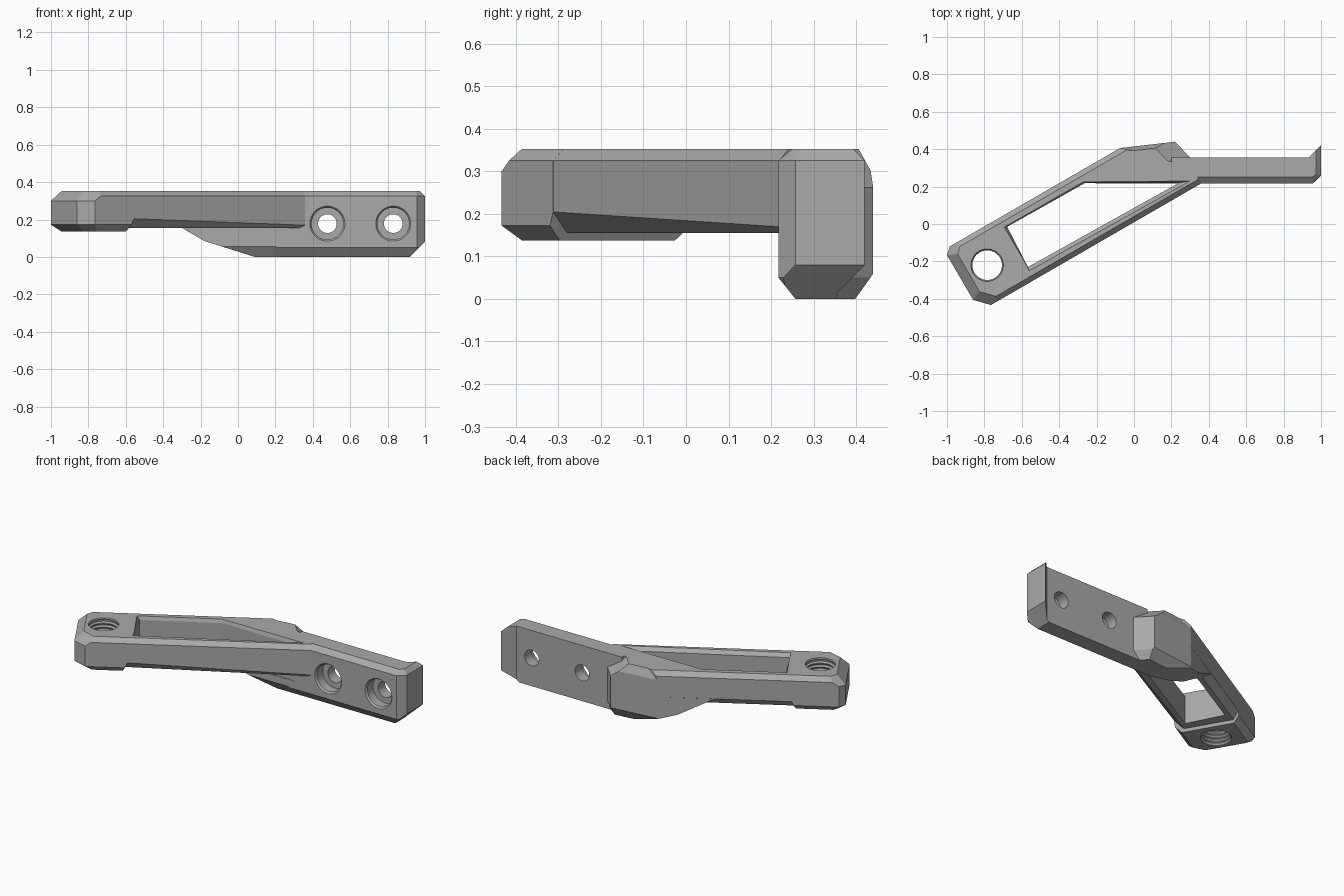
import bpy, bmesh, math
from mathutils import Vector

cube = bpy.data.objects.get("Cube")
if cube:
    bpy.data.objects.remove(cube, do_unlink=True)

grey = bpy.data.materials.new("matte_grey")
grey.use_nodes = True
grey.diffuse_color = (0.4, 0.4, 0.4, 1)
grey.node_tree.nodes["Principled BSDF"].inputs["Base Color"].default_value = (0.4, 0.4, 0.4, 1)


def loft(rings):
    """Closed solid through rings with equal point counts."""
    bm = bmesh.new()
    loops = [[bm.verts.new(p) for p in ring] for ring in rings]
    n = len(loops[0])
    for a, b in zip(loops, loops[1:]):
        for i in range(n):
            j = (i + 1) % n
            bm.faces.new((a[i], a[j], b[j], b[i]))
    bm.faces.new(loops[0][::-1])
    bm.faces.new(loops[-1])
    bmesh.ops.recalc_face_normals(bm, faces=bm.faces)
    return bm


def finish(name, bm):
    bmesh.ops.recalc_face_normals(bm, faces=bm.faces)
    mesh = bpy.data.meshes.new(name)
    bm.to_mesh(mesh)
    bm.free()
    mesh.materials.append(grey)
    obj = bpy.data.objects.new(name, mesh)
    bpy.context.collection.objects.link(obj)
    return obj


def cut(bm, point, normal):
    """Slice away everything on the normal's side and cap the cut."""
    geom = bm.verts[:] + bm.edges[:] + bm.faces[:]
    bmesh.ops.bisect_plane(bm, geom=geom, dist=1e-5, plane_co=point,
                           plane_no=normal, clear_outer=True)
    rim = [e for e in bm.edges if e.is_boundary]
    if rim:
        bmesh.ops.edgeloop_fill(bm, edges=rim)
    bmesh.ops.recalc_face_normals(bm, faces=bm.faces)


def solid(name, outline, z0, z1, top, bottom, extra=()):
    """Convex prism; top/bottom map an edge index to its chamfer (run, drop)."""
    bm = loft([[(x, y, z) for x, y in outline] for z in (z0, z1)])
    for chamfers, z, up in ((top, z1, 1), (bottom, z0, -1)):
        for i, (run, drop) in chamfers.items():
            p = Vector(outline[i])
            d = (Vector(outline[(i + 1) % len(outline)]) - p).normalized()
            n = Vector((d.y, -d.x))
            q = p - n * run
            cut(bm, (q.x, q.y, z), (n.x * drop, n.y * drop, up * run))
    for a, b, c in extra:
        a, b, c = Vector(a), Vector(b), Vector(c)
        n = (b - a).cross(c - a).normalized()
        cut(bm, a, n if n.z < 0 else -n)
    return finish(name, bm)


def lathe(name, centre, axis, profile, sides=48):
    """Round cutter from (position, radius) pairs along the y or z axis."""
    rings = []
    for t, r in profile:
        ring = []
        for i in range(sides):
            a = math.tau * i / sides
            u, v = centre[0] + r * math.cos(a), centre[1] + r * math.sin(a)
            ring.append((u, v, t) if axis == "z" else (u, t, v))
        rings.append(ring)
    return finish(name, loft(rings))


def combine(target, other, operation):
    mod = target.modifiers.new(operation, "BOOLEAN")
    mod.operation, mod.solver, mod.object = operation, "EXACT", other
    bpy.context.view_layer.objects.active = target
    bpy.ops.object.modifier_apply(modifier=mod.name)
    bpy.data.objects.remove(other, do_unlink=True)


TOP = 0.352
tip, nose, heel, back = (-0.86, -0.406), (-0.765, -0.433), (-0.985, -0.12), (-1, -0.166)
small, large = (0.027, 0.027), (0.052, 0.052)

# Diagonal arm, with a tapering bevel under its front rail
bracket = solid(
    "bracket", [tip, nose, (0.363, 0.219), (0.30, 0.30), (0.05, 0.38), (-0.075, 0.406), heel, back],
    0.155, TOP,
    {0: large, 1: small, 5: small, 6: large, 7: large},
    {0: (0.05, 0.03), 5: (0.035, 0.04), 6: (0.05, 0.03), 7: (0.05, 0.03)},
    [((-0.56, -0.315, 0.205), (0.36, 0.217, 0.17), (-0.585, -0.272, 0.155))])

# Thicker boss at the end of the arm
boss = solid(
    "boss", [tip, nose, (-0.555, -0.312), (-0.745, 0.019), heel, back], 0.137, TOP,
    {0: large, 1: small, 3: small, 4: large, 5: large},
    {0: (0.05, 0.035), 1: (0.035, 0.035), 2: (0.03, 0.07), 3: (0.035, 0.035),
     4: (0.05, 0.035), 5: (0.05, 0.035)})

# Bulge behind the bend, its underside rising towards the arm
bulge = solid(
    "bulge", [(-0.40, 0.217), (0.3, 0.217), (0.3, 0.355), (0.22, 0.44), (-0.075, 0.406)], 0, TOP,
    {2: (0.1, 0.09), 3: (0.022, 0.05), 4: small},
    {0: (0.04, 0.055), 2: (0.03, 0.05), 3: (0.042, 0.06), 4: (0.04, 0.06)},
    [((0.09, 0, 0), (-0.18, 0, 0.085), (0.09, 1, 0)),
     ((-0.18, 0, 0.085), (-0.30, 0, 0.155), (-0.18, 1, 0.085))])

# Mounting plate and the lip flaring from its back end
plate = solid(
    "plate", [(0.2, 0.217), (0.957, 0.217), (1, 0.257), (1, 0.355), (0.2, 0.355)], 0, TOP,
    {0: (0.033, 0.027), 1: small, 2: small},
    {0: (0.04, 0.05), 1: (0.04, 0.05), 2: (0.08, 0.08)})
lip = solid("lip", [(0.935, 0.3), (1, 0.3), (1, 0.42), (0.935, 0.355)], 0, TOP,
            {1: small}, {1: (0.08, 0.08)})

for part in (boss, bulge, plate, lip):
    combine(bracket, part, "UNION")

# Four-sided window through the arm with a bevelled rim
inner = [(-0.678, -0.015), (-0.567, -0.23), (0.24, 0.22), (-0.26, 0.22)]
rim = [(-0.70, -0.018), (-0.557, -0.257), (0.32, 0.233), (-0.275, 0.227)]
window = finish("window_cutter", loft(
    [[(x, y, z) for x, y in ring] for ring, z in ((inner, 0.1), (inner, 0.33), (rim, 0.36))]))
combine(bracket, window, "DIFFERENCE")

# Threaded hole through the boss
thread = [(0.1, 0.088), (0.14, 0.088)]
for k in range(8):
    z = 0.15 + k * 0.024
    thread += [(z, 0.079), (z + 0.004, 0.079), (z + 0.012, 0.088), (z + 0.016, 0.088)]
thread += [(0.345, 0.084), (0.36, 0.09)]
combine(bracket, lathe("thread_cutter", (-0.785, -0.22), "z", thread), "DIFFERENCE")

# Counterbored screw holes through the plate
bore = [(0.2, 0.107), (0.228, 0.085), (0.285, 0.085), (0.2851, 0.05), (0.5, 0.05)]
for x in (0.478, 0.83):
    combine(bracket, lathe("screw_cutter", (x, 0.178), "y", bore), "DIFFERENCE")

bpy.ops.object.select_all(action="DESELECT")
bracket.select_set(True)
bpy.context.view_layer.objects.active = bracket
bpy.ops.object.shade_smooth_by_angle(angle=math.radians(9))
